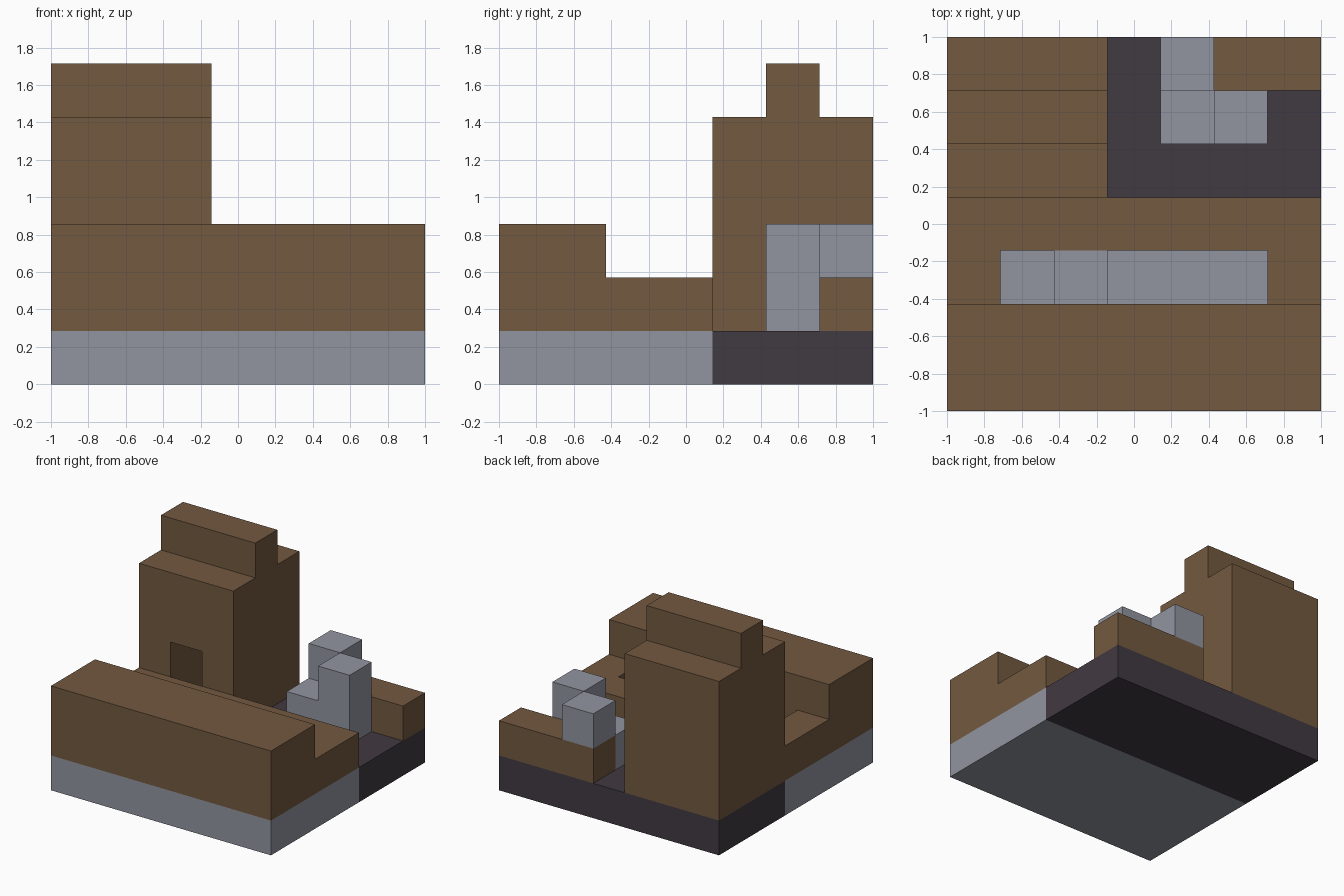
import bpy
import bmesh

U = 2 / 7  # one block of the seven by seven layout

cube = bpy.data.objects.get("Cube")
if cube:
    bpy.data.objects.remove(cube, do_unlink=True)


def material(name, rgb):
    mat = bpy.data.materials.new(name)
    mat.use_nodes = True
    mat.diffuse_color = (*rgb, 1)
    mat.node_tree.nodes["Principled BSDF"].inputs["Base Color"].default_value = (*rgb, 1)
    return mat


BROWN = material("brown", (0.171, 0.100, 0.051))
GREY = material("pale grey", (0.283, 0.301, 0.352))
DARK = material("dark plum grey", (0.053, 0.042, 0.054))


def extrude(name, x0, x1, profile, mat):
    """Extrude a (y, z) profile along x; all values are in blocks."""
    bm = bmesh.new()
    face = bm.faces.new([bm.verts.new(((x0 - 3.5) * U, (y - 3.5) * U, z * U))
                         for y, z in profile])
    moved = bmesh.ops.extrude_face_region(bm, geom=[face])["geom"]
    bmesh.ops.translate(bm, vec=((x1 - x0) * U, 0, 0),
                        verts=[v for v in moved if isinstance(v, bmesh.types.BMVert)])
    bmesh.ops.recalc_face_normals(bm, faces=bm.faces)
    mesh = bpy.data.meshes.new(name)
    bm.to_mesh(mesh)
    bm.free()
    mesh.materials.append(mat)
    obj = bpy.data.objects.new(name, mesh)
    bpy.context.collection.objects.link(obj)
    return obj


def box(name, x, y, z, mat):
    return extrude(name, *x, [(y[0], z[0]), (y[1], z[0]), (y[1], z[1]), (y[0], z[1])], mat)


def carve(obj, x, y, z):
    """Cut a box-shaped space out of a part."""
    cutter = box(obj.name + "_cutter", x, y, z, BROWN)
    cutter.hide_render = True
    mod = obj.modifiers.new("carve", "BOOLEAN")
    mod.operation = "DIFFERENCE"
    mod.solver = "EXACT"
    mod.object = cutter
    bpy.context.view_layer.objects.active = obj
    bpy.ops.object.modifier_apply(modifier=mod.name)
    bpy.data.objects.remove(cutter, do_unlink=True)


# Two-tone base
box("front_base", (0, 7), (0, 4), (0, 1), GREY)
box("rear_base", (0, 7), (4, 7), (0, 1), DARK)

# Stepped front wall with a sunken trench
wall = extrude("front_wall", 0, 7, [(0, 1), (4, 1), (4, 2), (2, 2), (2, 3), (0, 3)], BROWN)
carve(wall, (1, 6), (2, 3), (0.5, 2.5))
box("trench_block", (2, 3), (2, 3), (1, 2), GREY)

# Tower with a raised ridge and a doorway
tower = extrude("tower", 0, 3, [(4, 1), (7, 1), (7, 5), (6, 5), (6, 6), (5, 6), (5, 5), (4, 5)], BROWN)
carve(tower, (1, 2), (3.5, 6), (0.5, 3))

# Low back wall and the grey blocks beside it
box("back_wall", (4, 7), (6, 7), (1, 2), BROWN)
box("top_block", (4, 5), (6, 7), (2, 3), GREY)
box("low_block", (4, 5), (5, 6), (1, 2), GREY)
box("pillar", (5, 6), (5, 6), (1, 3), GREY)
